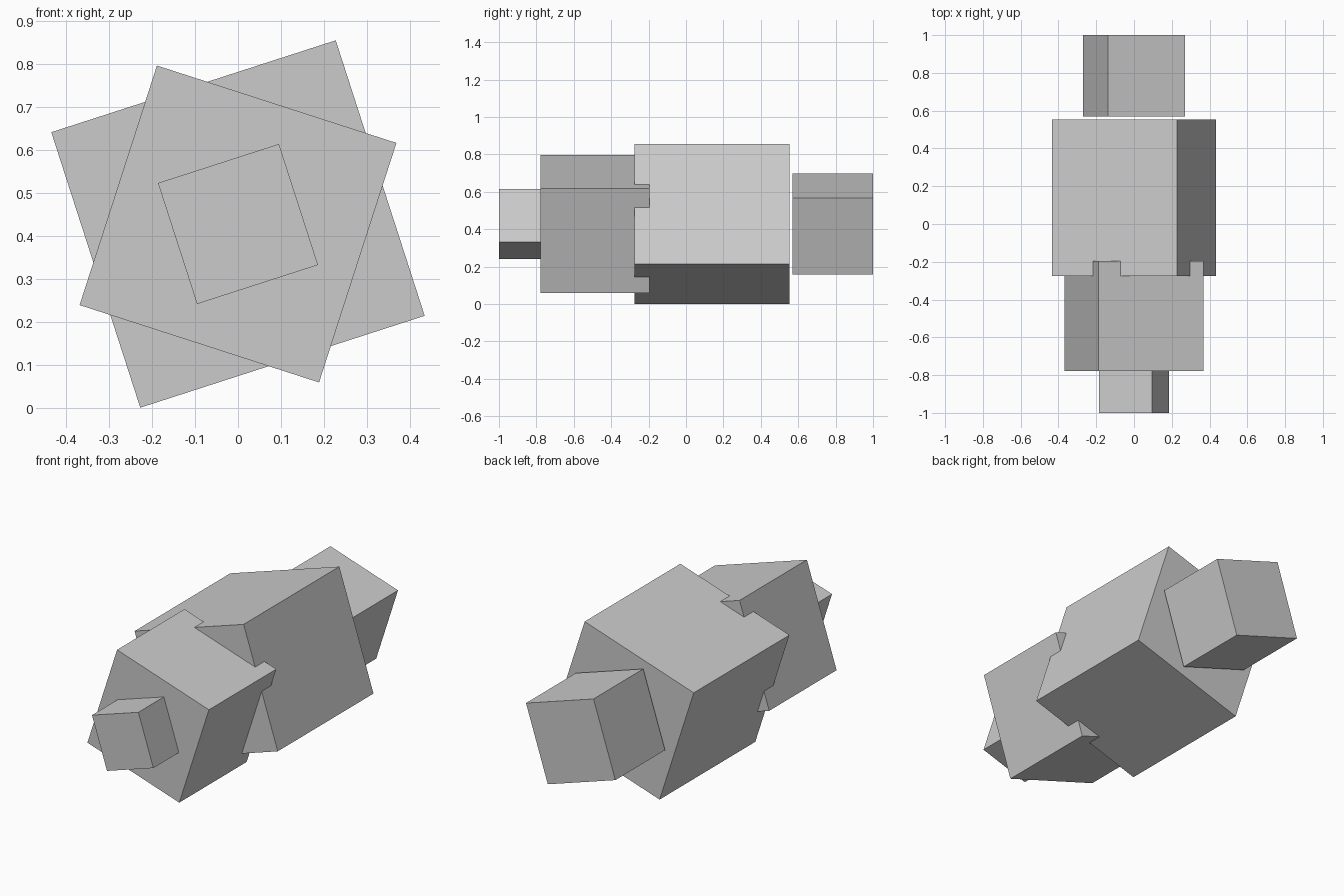
import bpy
import math

if "Cube" in bpy.data.objects:
    bpy.data.objects.remove(bpy.data.objects["Cube"])

AXIS_Z = 0.428  # height of the shared centre line


def twisted_block(name, width, height, y0, y1, degrees):
    bpy.ops.mesh.primitive_cube_add(
        size=1,
        location=(0, (y0 + y1) / 2, AXIS_Z),
        rotation=(0, math.radians(degrees), 0),
    )
    block = bpy.context.object
    block.name = name
    block.scale = (width, y1 - y0, height)
    return block


# Blocks along y, alternately twisted about the centre line
twisted_block("front_tip", 0.296, 0.296, -1.0, -0.779, -17.9)
twisted_block("front_block", 0.586, 0.586, -0.779, -0.195, 17.9)
twisted_block("main_block", 0.696, 0.674, -0.276, 0.554, -17.9)
twisted_block("rear_block", 0.431, 0.431, 0.569, 1.0, 17.9)
